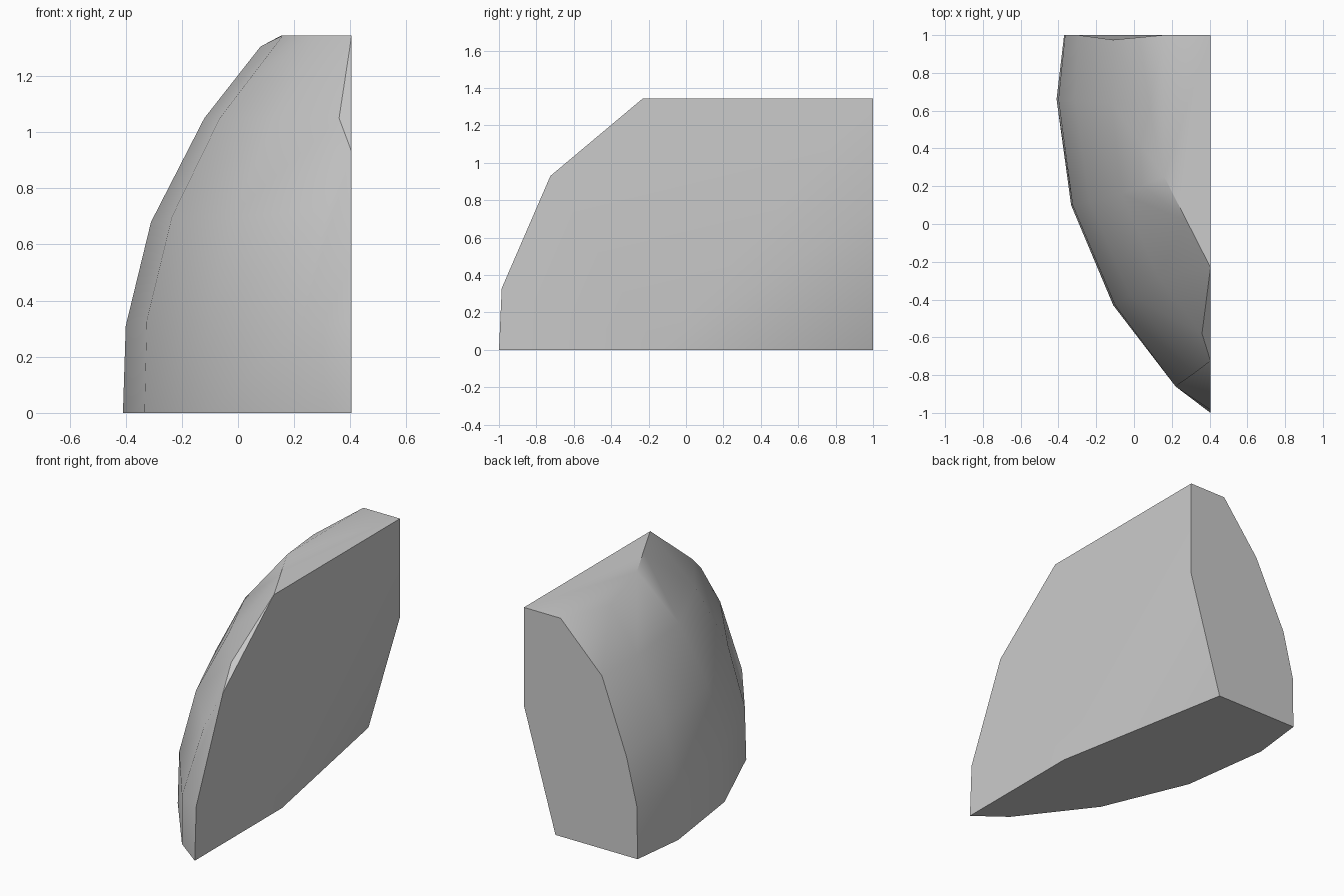
import bpy
import bmesh
import math

cube = bpy.data.objects.get("Cube")
if cube:
    bpy.data.objects.remove(cube, do_unlink=True)

# Single plain grey material
grey = bpy.data.materials.new("light_grey")
grey.use_nodes = True
colour = (0.6, 0.6, 0.6, 1)
grey.diffuse_color = colour
grey.node_tree.nodes["Principled BSDF"].inputs["Base Color"].default_value = colour

# Upright ribs of the curved shell, back to front, each listed from bottom to top
apex = (0.405, -0.23, 1.345)
brow = (0.405, -0.725, 0.93)
back_rib = [(-.37, 1, 0), (-.365, 1, .325), (-.295, 1, .61), (-.11, .975, 1.05), (.155, 1, 1.345)]
wide_rib = [(-.41, .66, 0), (-.4, .66, .31), (-.31, .65, .68), (-.12, .64, 1.05), (.08, .62, 1.305)]
side_rib = [(-.333, .1, 0), (-.325, .1, .33), (-.235, .12, .7), (-.065, .16, 1.05), (.16, .25, 1.345)]
bow_rib = [(-.11, -.43, 0), (-.1, -.43, .32), (-.02, -.38, .7), (.13, -.28, 1.05), (.28, .015, 1.345)]
nose_rib = [(.22, -.86, 0), (.22, -.86, .3), (.32, -.79, .72), (.36, -.58, 1.05), apex]
front_edge = [(.405, -1, 0), (.405, -.985, .33), brow, brow, apex]
ribs = [back_rib, wide_rib, side_rib, bow_rib, nose_rib, front_edge]

# Corners of the flat side and its bevelled lower back corner
back_top = (.405, 1, 1.345)
bevel_back = (.405, 1, .74)
bevel_low = (.19, 1, 0)
bevel_front = (.405, -.15, 0)

bm = bmesh.new()
shared = {}


def face(points):
    """Make a face from points, sharing vertices and skipping repeats."""
    verts = []
    for p in points:
        if p not in shared:
            shared[p] = bm.verts.new(p)
        if shared[p] not in verts:
            verts.append(shared[p])
    if len(verts) > 2:
        bm.faces.new(verts)


# Curved shell between neighbouring ribs
for a, b in zip(ribs, ribs[1:]):
    for i in range(len(a) - 1):
        face([a[i], b[i], b[i + 1], a[i + 1]])

# Top: flat part and the small slope down to the widest rib
tops = [r[-1] for r in ribs]
face([tops[0], tops[2], tops[3], apex, back_top])
face([tops[0], tops[1], tops[2]])
# Bottom, back, flat side and bevelled corner
face([r[0] for r in ribs] + [bevel_front, bevel_low])
face(back_rib + [back_top, bevel_back, bevel_low])
face(front_edge + [back_top, bevel_back, bevel_front])
face([bevel_front, bevel_back, bevel_low])

bmesh.ops.recalc_face_normals(bm, faces=bm.faces[:])
mesh = bpy.data.meshes.new("rounded_shard")
bm.to_mesh(mesh)
bm.free()
mesh.materials.append(grey)
shard = bpy.data.objects.new("rounded_shard", mesh)
bpy.context.collection.objects.link(shard)

bpy.context.view_layer.objects.active = shard
shard.select_set(True)
bpy.ops.object.shade_smooth_by_angle(angle=math.radians(30))
